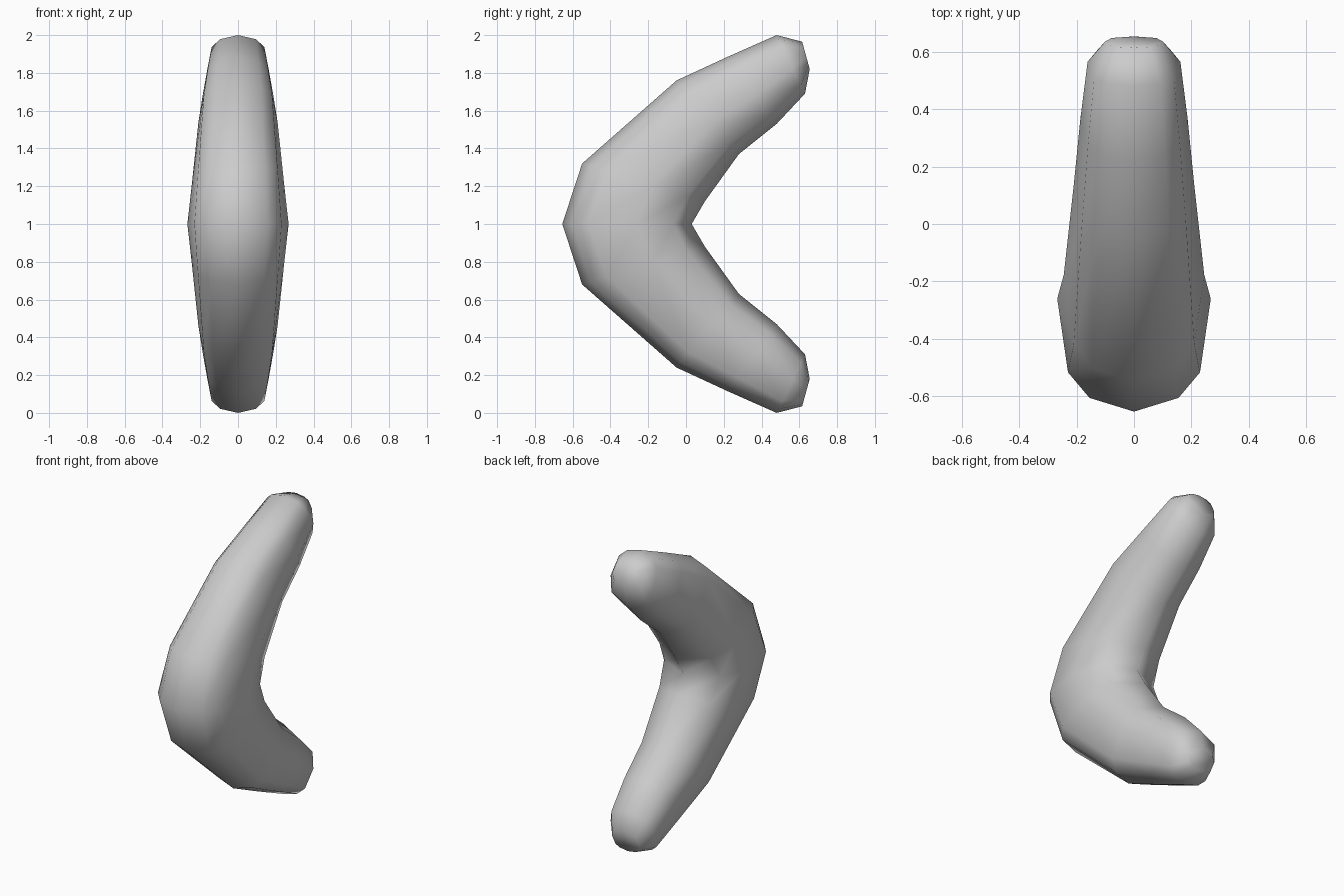
import bpy, bmesh

if "Cube" in bpy.data.objects:
    bpy.data.objects.remove(bpy.data.objects["Cube"])

# stations of the upper arm: outer (y, z), inner (y, z), half width
half = [
    ((-0.655, 1.00), (0.03, 1.00), 0.268),
    ((-0.55, 1.32), (0.10, 1.12), 0.245),
    ((-0.05, 1.76), (0.28, 1.37), 0.21),
    ((0.22, 1.885), (0.48, 1.53), 0.187),
    ((0.48, 2.00), (0.63, 1.69), 0.162),
    ((0.615, 1.965), (0.655, 1.82), 0.10),
]
# lower arm is the mirror image about z = 1
lower = [((o[0], 2 - o[1]), (i[0], 2 - i[1]), w) for o, i, w in half[1:]]
stations = lower[::-1] + half

# rounded cross-section: (position from outer -1 to inner +1, width factor)
side = [(-0.86, 0.58), (-0.6, 0.86), (0.15, 1.0), (0.72, 0.78)]
section = [(-1, 0)] + side + [(1, 0)] + [(u, -x) for u, x in reversed(side)]

bm = bmesh.new()
rings = []
for o, i, w in stations:
    ring = []
    for u, x in section:
        t = (u + 1) / 2
        ring.append(bm.verts.new((x * w, o[0] + (i[0] - o[0]) * t,
                                  o[1] + (i[1] - o[1]) * t)))
    rings.append(ring)
n = len(section)
for a, b in zip(rings, rings[1:]):
    for k in range(n):
        bm.faces.new((a[k], a[(k + 1) % n], b[(k + 1) % n], b[k]))
# blunt tips
bm.faces.new(rings[0])
bm.faces.new(rings[-1])
bmesh.ops.recalc_face_normals(bm, faces=bm.faces)
for f in bm.faces:
    f.smooth = True

mesh = bpy.data.meshes.new("curved_body")
bm.to_mesh(mesh)
bm.free()
body = bpy.data.objects.new("curved_body", mesh)
bpy.context.collection.objects.link(body)
